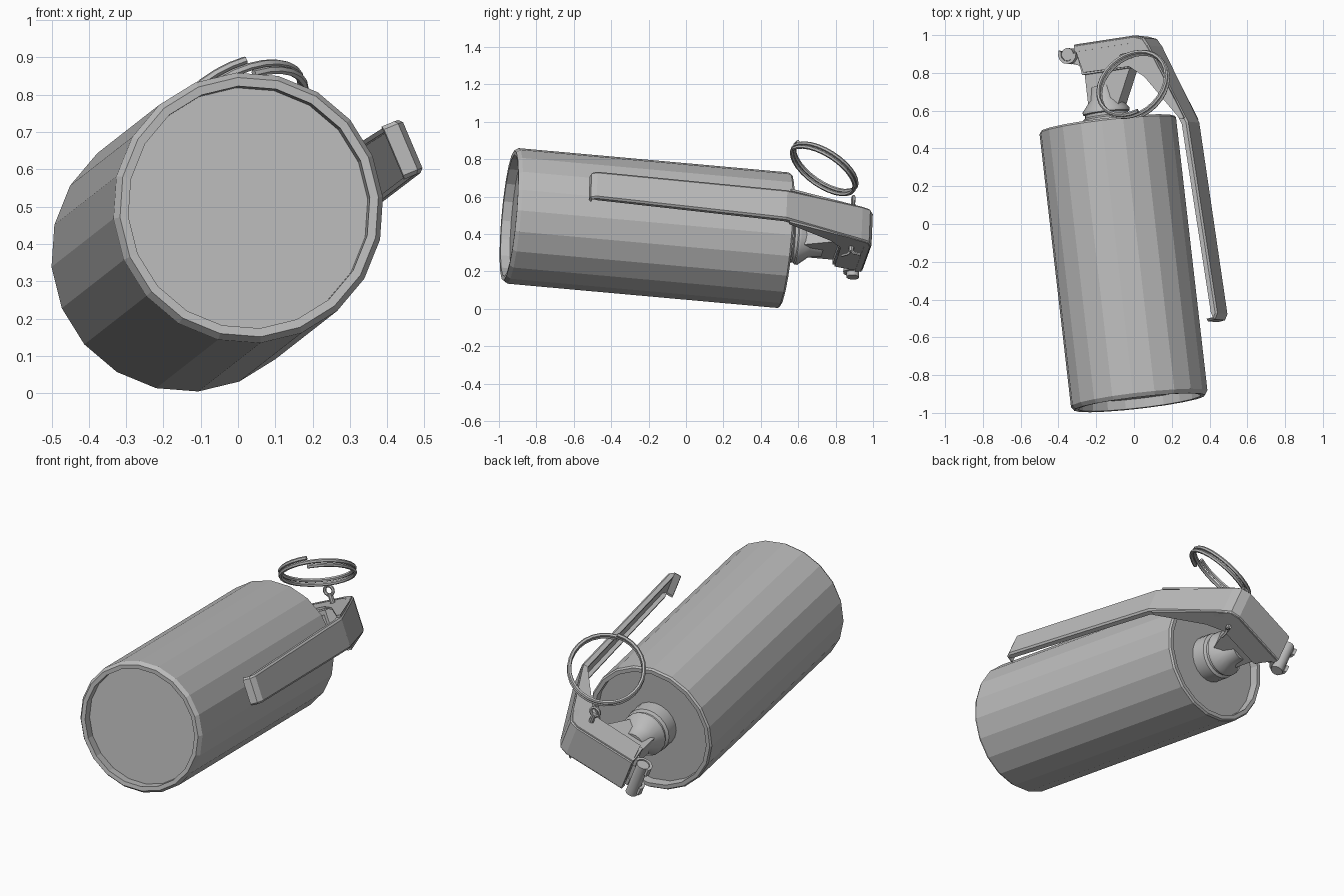
import bpy, bmesh, math
from mathutils import Vector, Matrix

cube = bpy.data.objects.get("Cube")
if cube:
    bpy.data.objects.remove(cube, do_unlink=True)

# One plain grey metal
metal = bpy.data.materials.new("grey_metal")
metal.use_nodes = True
GREY = (0.5, 0.5, 0.5, 1)
metal.diffuse_color = GREY
metal.node_tree.nodes["Principled BSDF"].inputs["Base Color"].default_value = GREY

# Tilted frame: local x points to the lever, y runs along the can, origin at the neck end
axis_y = Vector((-0.114, 0.99, -0.089)).normalized()
axis_x = Vector((0.92, 0, 0.39))
axis_x = (axis_x - axis_x.dot(axis_y) * axis_y).normalized()
axis_z = axis_x.cross(axis_y)
FRAME = Matrix((axis_x, axis_y, axis_z)).transposed().to_4x4()
FRAME.translation = (-0.14, 0.53, 0.366)


def finish(ob, smooth=False):
    ob.data.materials.append(metal)
    if smooth:
        bpy.ops.object.select_all(action='DESELECT')
        ob.select_set(True)
        bpy.context.view_layer.objects.active = ob
        bpy.ops.object.shade_smooth_by_angle(angle=math.radians(40))
    return ob


def loft(name, rings, smooth=False):
    """Skin closed rings of equal size and cap both ends."""
    bm = bmesh.new()
    rows = [[bm.verts.new(p) for p in ring] for ring in rings]
    n = len(rows[0])
    for a, b in zip(rows, rows[1:]):
        for i in range(n):
            j = (i + 1) % n
            bm.faces.new((a[i], a[j], b[j], b[i]))
    bm.faces.new(rows[0])
    bm.faces.new(rows[-1])
    bmesh.ops.recalc_face_normals(bm, faces=bm.faces)
    mesh = bpy.data.meshes.new(name)
    bm.to_mesh(mesh)
    bm.free()
    ob = bpy.data.objects.new(name, mesh)
    bpy.context.collection.objects.link(ob)
    ob.matrix_world = FRAME
    return finish(ob, smooth)


def lathe(name, profile, sides, smooth=False):
    """Turn (radius, y) points about the can axis."""
    turn = [math.tau * i / sides for i in range(sides)]
    return loft(name, [[(r * math.cos(a), y, r * math.sin(a)) for a in turn]
                       for r, y in profile], smooth)


def slab(name, outline, z0, z1):
    """Extrude an (x, y) outline across the lever width."""
    return loft(name, [[(x, y, z) for x, y in outline] for z in (z0, z1)])


def rod(name, x, y, r, z0, z1, sides=12):
    turn = [math.tau * i / sides for i in range(sides)]
    return loft(name, [[(x + r * math.cos(a), y + r * math.sin(a), z) for a in turn]
                       for z in (z0, z1)], True)


def wire(name, points, radius, matrix=FRAME, cyclic=False):
    curve = bpy.data.curves.new(name, 'CURVE')
    curve.dimensions = '3D'
    curve.bevel_depth = radius
    curve.bevel_resolution = 1
    curve.use_fill_caps = True
    spline = curve.splines.new('POLY')
    spline.points.add(len(points) - 1)
    spline.use_cyclic_u = cyclic
    for p, co in zip(spline.points, points):
        p.co = (*co, 1)
    ob = bpy.data.objects.new(name, curve)
    bpy.context.collection.objects.link(ob)
    ob.matrix_world = matrix
    bpy.ops.object.select_all(action='DESELECT')
    ob.select_set(True)
    bpy.context.view_layer.objects.active = ob
    bpy.ops.object.convert(target='MESH')
    return finish(bpy.context.object, True)


# Can with chamfered rims and a recess at both ends
lathe("can_body", [(0.327, -1.44), (0.327, -1.49), (0.35, -1.492), (0.365, -1.47),
                   (0.365, -0.01), (0.357, 0), (0.335, 0), (0.335, -0.05)], 20)

# Neck between can and fuze
lathe("neck", [(0.13, -0.06), (0.13, 0.03), (0.115, 0.04), (0.115, 0.055),
               (0.125, 0.06), (0.125, 0.075), (0.08, 0.13), (0.07, 0.2)], 20, True)

# Fuze: stem block with a gusset toward the lever, and a wider head
slab("fuze_stem", [(-0.075, 0.06), (0.08, 0.06), (0.12, 0.14),
                   (0.2, 0.3), (-0.075, 0.3)], -0.055, 0.055)
slab("fuze_head", [(-0.08, 0.27), (0.2, 0.27), (0.25, 0.32),
                   (0.25, 0.42), (-0.1, 0.42)], -0.08, 0.08)

# Lever: folded sheet channel, stations are (x, y, half width, lip depth)
stations = [(0.47, -1.125, 0.077, 0.014), (0.512, -1.12, 0.077, 0.014),
            (0.53, -1.09, 0.077, 0.035), (0.492, -0.06, 0.085, 0.035),
            (0.325, 0.37, 0.1, 0.04), (0.3, 0.415, 0.1, 0.04),
            (0.25, 0.435, 0.1, 0.04), (-0.1, 0.435, 0.1, 0.04)]
T, C = 0.012, 0.01
rings = []
for i, (x, y, h, d) in enumerate(stations):
    p = Vector((x, y))
    before = Vector(stations[max(i - 1, 0)][:2])
    after = Vector(stations[min(i + 1, len(stations) - 1)][:2])
    t = (p - before).normalized() + (after - p).normalized()
    t.normalize()
    inward = Vector((-t.y, t.x))
    half = [(0, h - C), (C, h), (d, h), (d, h - T), (T, h - T)]
    section = half + [(k, -w) for k, w in reversed(half)]
    rings.append([(*(p + inward * k), w) for k, w in section])
loft("lever", rings)

# Side cheeks of the lever head
cheek = [(-0.1, 0.43), (0.25, 0.43), (0.295, 0.41), (0.32, 0.365), (0.48, -0.04),
         (0.455, -0.04), (0.28, 0.21), (0.2, 0.275), (-0.065, 0.28)]
for side, z in (("upper", 0.086), ("lower", -0.098)):
    slab("lever_cheek_" + side, cheek, z, z + 0.012)

# Hinge pin and the curled hooks that hold it
HX, HY = -0.148, 0.39
rod("hinge_pin", HX, HY, 0.034, -0.115, 0.085)
slab("hinge_bracket", [(-0.07, 0.3), (-0.07, 0.38), (-0.15, 0.38), (-0.15, 0.345),
                       (-0.11, 0.33)], -0.06, 0.06)
arc = [math.radians(a) for a in range(150, 361, 30)]
hook = [(HX + r * math.cos(a), HY + r * math.sin(a))
        for r, path in ((0.052, arc), (0.036, arc[::-1])) for a in path]
for side, z in (("upper", 0.045), ("lower", -0.09)):
    slab("hinge_hook_" + side, hook, z, z + 0.045)

# Safety pin with splayed legs and an eye
PX, PY = 0.22, 0.33
rod("safety_pin", PX, PY, 0.014, -0.125, 0.15, 8)
for s in (-1, 1):
    wire("pin_leg", [(PX, PY, -0.115), (PX + 0.01 * s, PY + 0.015 * s, -0.135),
                     (PX + 0.02 * s, PY + 0.05 * s, -0.145)], 0.008)
eye = [(PX + 0.026 * math.cos(math.tau * i / 12), PY,
        0.168 + 0.026 * math.sin(math.tau * i / 12)) for i in range(12)]
wire("pin_eye", eye, 0.009, cyclic=True)

# Double coil pull ring
normal = Vector((-0.44, 0.5, 0.74))
ring_frame = Matrix.Translation((-0.005, 0.737, 0.752)) @ \
    normal.to_track_quat('Z', 'Y').to_matrix().to_4x4()
STEPS = 28
coil = [(0.197 * math.cos(a), 0.197 * math.sin(a), 0.024 * (i / STEPS - 1))
        for i in range(2 * STEPS + 1) for a in [math.tau * i / STEPS + 1.2]]
wire("pull_ring", coil, 0.011, ring_frame)
